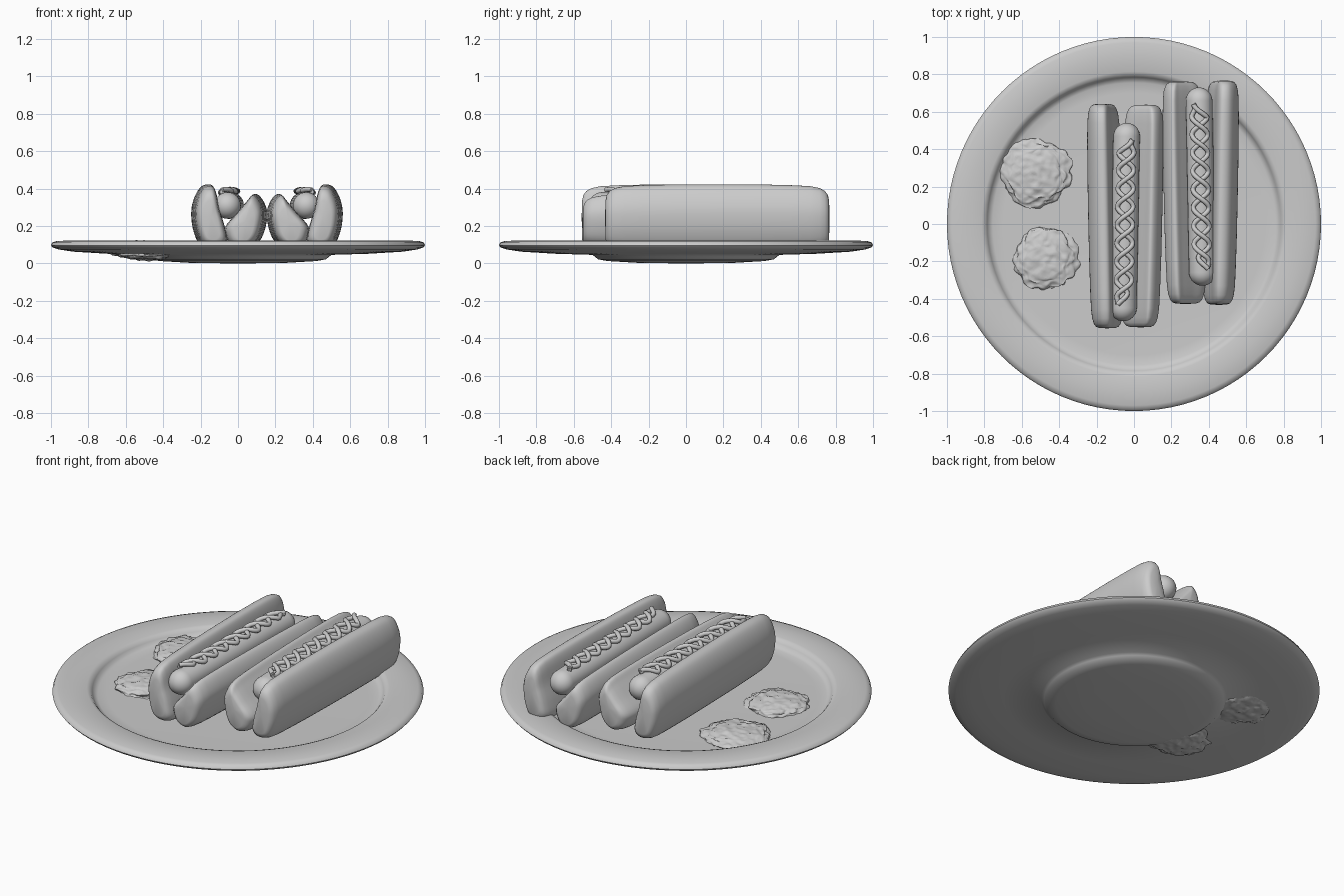
import bpy, bmesh, math
from mathutils import Vector, noise

if "Cube" in bpy.data.objects:
    bpy.data.objects.remove(bpy.data.objects["Cube"])


def finish(bm, name, angle=50):
    bmesh.ops.recalc_face_normals(bm, faces=bm.faces)
    me = bpy.data.meshes.new(name)
    bm.to_mesh(me)
    bm.free()
    ob = bpy.data.objects.new(name, me)
    bpy.context.collection.objects.link(ob)
    bpy.ops.object.select_all(action='DESELECT')
    ob.select_set(True)
    bpy.context.view_layer.objects.active = ob
    bpy.ops.object.shade_smooth_by_angle(angle=math.radians(angle))
    return ob


def loft(name, rings, start, end):
    """Skin closed rings of points and close both ends with a pole."""
    bm = bmesh.new()
    vs = [[bm.verts.new(p) for p in r] for r in rings]
    n = len(vs[0])
    for a, b in zip(vs, vs[1:]):
        for i in range(n):
            j = (i + 1) % n
            bm.faces.new((a[i], a[j], b[j], b[i]))
    for ring, pole in ((vs[0], start), (vs[-1], end)):
        p = bm.verts.new(pole)
        for i in range(n):
            bm.faces.new((ring[i], ring[(i + 1) % n], p))
    return finish(bm, name)


def smooth_loop(pts, steps=5):
    """Closed Catmull-Rom curve through the section points."""
    pts = [Vector(p) for p in pts]
    n, out = len(pts), []
    for i in range(n):
        a, b, c, d = (pts[(i + k) % n] for k in (-1, 0, 1, 2))
        for s in range(steps):
            t = s / steps
            out.append(0.5 * (2 * b + (c - a) * t + (2 * a - 5 * b + 4 * c - d) * t * t
                              + (3 * b - a - 3 * c + d) * t ** 3))
    return out


# Plate: turned profile, r and z
profile = [(0.25, 0.003), (0.42, 0.013), (0.47, 0.022), (0.485, 0.035), (0.50, 0.046),
           (0.70, 0.052), (0.88, 0.063), (0.96, 0.075), (0.99, 0.085), (1.0, 0.097),
           (0.993, 0.112), (0.97, 0.12), (0.90, 0.123), (0.815, 0.121), (0.797, 0.115),
           (0.785, 0.10), (0.775, 0.085), (0.755, 0.077), (0.70, 0.075)]
SEG = 96
loft("plate", [[(r * math.cos(2 * math.pi * i / SEG), r * math.sin(2 * math.pi * i / SEG), z)
                for i in range(SEG)] for r, z in profile], (0, 0, 0), (0, 0, 0.073))

# Bun half cross-sections, x and z
TALL = [(-0.245, 0.27), (-0.23, 0.35), (-0.195, 0.41), (-0.15, 0.422), (-0.125, 0.385),
        (-0.105, 0.29), (-0.075, 0.19), (-0.065, 0.11), (-0.11, 0.075), (-0.19, 0.09),
        (-0.232, 0.17)]
LOW = [(0.09, 0.372), (0.125, 0.345), (0.15, 0.28), (0.143, 0.20), (0.11, 0.12),
       (0.04, 0.075), (-0.03, 0.095), (-0.062, 0.15), (-0.06, 0.20), (0.0, 0.27),
       (0.055, 0.335)]
END = [(0.0, 0.5), (0.006, 0.66), (0.022, 0.79), (0.05, 0.88), (0.1, 0.94), (0.2, 0.97),
       (0.38, 0.995)]


def bun(name, section, y0, y1, lean, place):
    sec = smooth_loop(section)
    c = sum(sec, Vector((0, 0))) / len(sec)
    mid = (y0 + y1) / 2
    stations = [(y0 + d, s) for d, s in END] + [(mid, 1.0)] + [(y1 - d, s) for d, s in END[::-1]]

    def at(p, y, s):
        # keep the underside resting on the plate while the ends shrink
        z = c.y + (p.y - c.y) * (s if p.y > c.y else 0.4 + 0.6 * s)
        return place(c.x + (p.x - c.x) * s + lean * (y - mid), y, z)
    loft(name, [[at(p, y, s) for p in sec] for y, s in stations],
         at(c, y0 - 0.003, 1), at(c, y1 + 0.003, 1))


def sausage(name, y0, y1, r, axis, place):
    """Capsule along a slightly slanted axis."""
    rings = []
    stops = [(y0 + r - r * math.cos(a), r * math.sin(a))
             for a in (math.pi / 2 * k / 8 for k in range(1, 9))]
    stops += [(y0 + y1 - y, q) for y, q in stops[::-1]]
    for y, q in stops:
        rings.append([place(axis(y) + q * math.cos(2 * math.pi * i / 32), y,
                            0.31 + q * math.sin(2 * math.pi * i / 32)) for i in range(32)])
    loft(name, rings, place(axis(y0), y0, 0.31), place(axis(y1), y1, 0.31))


def sauce(name, y0, y1, r, axis, place):
    """Two crossing wavy strands lying over the sausage."""
    cu = bpy.data.curves.new(name, 'CURVE')
    cu.dimensions = '3D'
    cu.bevel_depth = 0.013
    cu.bevel_resolution = 2
    cu.use_fill_caps = True
    N = 150
    for side in (-1, 1):
        sp = cu.splines.new('POLY')
        sp.points.add(N)
        for i in range(N + 1):
            t = i / N
            dx = side * 0.042 * math.sin(2 * math.pi * 4.5 * t + 0.5)
            # strands run together at both ends
            e = min(1, min(t, 1 - t) / 0.08)
            dx = dx * e + (1 - e) * (0.03 if t > 0.5 else -0.03)
            z = 0.31 + math.sqrt((r + 0.012 + 0.005 * side * math.cos(28 * t)) ** 2 - dx * dx)
            y = y0 + (y1 - y0) * t
            sp.points[i].co = (*place(axis(y) + dx, y, z), 1)
    ob = bpy.data.objects.new(name, cu)
    bpy.context.collection.objects.link(ob)


# Two hot dogs: the right one is mirrored and moved back
for tag, place, shift in (("left", lambda x, y, z: (x, y, z), 0.0),
                          ("right", lambda x, y, z: (0.31 - x, y + 0.125, z), 0.065)):
    axis = lambda y: -0.048 + 0.018 * y
    bun(tag + "_bun_tall_half", TALL, -0.555, 0.64, -0.02, place)
    bun(tag + "_bun_low_half", LOW, -0.55, 0.635, 0.022, place)
    sausage(tag + "_sausage", -0.52 + shift, 0.54 + shift, 0.071, axis, place)
    sauce(tag + "_sauce", -0.43 + shift, 0.45 + shift, 0.071, axis, place)


# Lumpy dollops of sauce on the plate
def dollop(name, loc, size, seed):
    bm = bmesh.new()
    bmesh.ops.create_icosphere(bm, subdivisions=5, radius=1)
    off = Vector((seed, seed * 2.3, 0))
    for v in bm.verts:
        d = v.co.copy()
        k = 1 + 0.16 * noise.noise(d * 1.7 + off) + 0.12 * noise.noise(d * 4 + off)
        flat = math.copysign(abs(d.z) ** 0.8, d.z)
        bump = 0.009 * noise.noise(d * 6 + off)
        v.co = (loc[0] + d.x * k * size[0], loc[1] + d.y * k * size[1],
                loc[2] + flat * size[2] + bump)
    finish(bm, name, 80)


dollop("back_dollop", (-0.525, 0.27, 0.077), (0.185, 0.175, 0.043), 3.1)
dollop("front_dollop", (-0.47, -0.18, 0.067), (0.17, 0.17, 0.05), 7.7)
